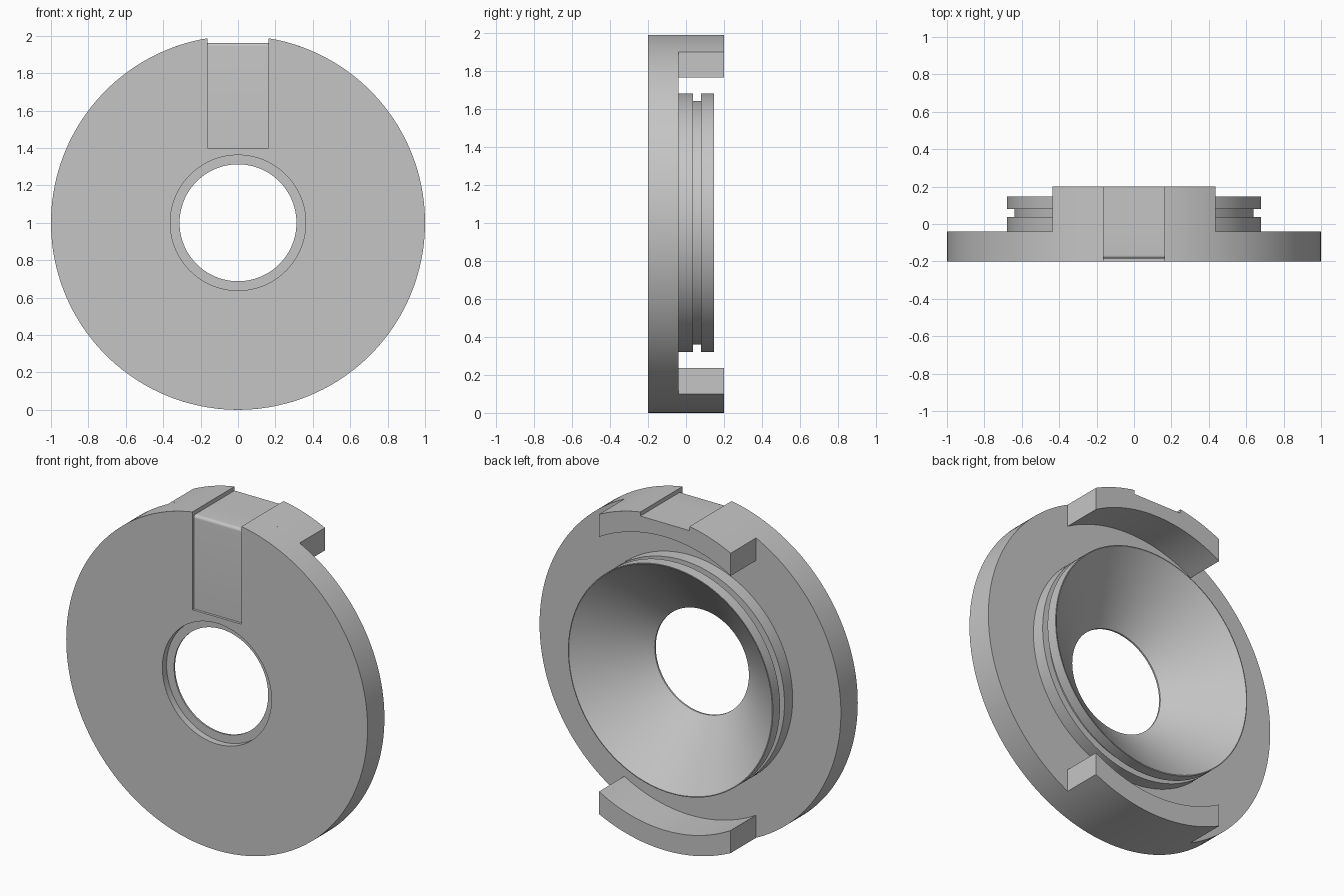
import bpy, bmesh
from math import sin, cos, asin, pi, radians

if "Cube" in bpy.data.objects:
    bpy.data.objects.remove(bpy.data.objects["Cube"], do_unlink=True)

CENTRE_Z = 1.0
SEGMENTS = 160

grey = bpy.data.materials.new("plain grey")
grey.use_nodes = True
colour = (0.56, 0.56, 0.56, 1)
grey.diffuse_color = colour
grey.node_tree.nodes["Principled BSDF"].inputs["Base Color"].default_value = colour


def finish(bm, name):
    bmesh.ops.recalc_face_normals(bm, faces=bm.faces)
    mesh = bpy.data.meshes.new(name)
    bm.to_mesh(mesh)
    bm.free()
    mesh.materials.append(grey)
    obj = bpy.data.objects.new(name, mesh)
    bpy.context.collection.objects.link(obj)
    return obj


def lathe(name, profile):
    """Spin a closed (radius, y) profile round the horizontal axis."""
    bm = bmesh.new()
    rings = []
    for i in range(SEGMENTS):
        a = 2 * pi * i / SEGMENTS
        rings.append([bm.verts.new((r * sin(a), y, CENTRE_Z + r * cos(a)))
                      for r, y in profile])
    n = len(profile)
    for i in range(SEGMENTS):
        a, b = rings[i], rings[(i + 1) % SEGMENTS]
        for j in range(n):
            k = (j + 1) % n
            bm.faces.new((a[j], a[k], b[k], b[j]))
    return finish(bm, name)


def prism(name, points, offset):
    """Extrude a closed outline of 3D points along an offset."""
    bm = bmesh.new()
    face = bm.faces.new([bm.verts.new(p) for p in points])
    new = bmesh.ops.extrude_face_region(bm, geom=[face], use_keep_orig=True)["geom"]
    bmesh.ops.translate(bm, vec=offset,
                        verts=[v for v in new if isinstance(v, bmesh.types.BMVert)])
    return finish(bm, name)


def rim_tab(name, side):
    """Curved tab on the rim with straight, parallel ends."""
    half, inner, outer, steps = 0.437, 0.88, 1.0, 24

    def arc(r):
        end = asin(half / r)
        angles = [end * (2 * i / steps - 1) for i in range(steps + 1)]
        return [(r * sin(a), -0.04, CENTRE_Z + side * r * cos(a)) for a in angles]

    return prism(name, arc(outer) + arc(inner)[::-1], (0, 0.24, 0))


# Flanged disc with grooved neck, conical bore and shallow front recess
body = lathe("flanged_disc", [
    (0.362, -0.2), (1.0, -0.2), (1.0, -0.04), (0.68, -0.04),
    (0.68, 0.038), (0.64, 0.038), (0.64, 0.08), (0.68, 0.08),
    (0.68, 0.147), (0.675, 0.147), (0.3125, -0.15), (0.3125, -0.16),
    (0.362, -0.16)])

top_tab = rim_tab("top_tab", 1)
bottom_tab = rim_tab("bottom_tab", -1)

# Keyway: shallow front pocket running over a flat on the rim, rounded corner
pocket_y, flat_z, r = -0.185, 1.962, 0.018
corner = [(pocket_y + r - r * cos(a), flat_z - r + r * sin(a))
          for a in (pi / 2 * i / 6 for i in range(7))]
outline = [(-0.4, 1.4), (pocket_y, 1.4)] + corner + [(0.4, flat_z), (0.4, 2.2), (-0.4, 2.2)]
cutter = prism("keyway_cutter", [(-0.163, y, z) for y, z in outline], (0.326, 0, 0))
cutter.hide_render = True

for part in (body, top_tab):
    mod = part.modifiers.new("keyway", 'BOOLEAN')
    mod.operation = 'DIFFERENCE'
    mod.solver = 'EXACT'
    mod.object = cutter
    bpy.context.view_layer.objects.active = part
    bpy.ops.object.modifier_apply(modifier=mod.name)
bpy.data.objects.remove(cutter, do_unlink=True)

# Smooth curved walls, crisp edges
bpy.ops.object.select_all(action='DESELECT')
for part in (body, top_tab, bottom_tab):
    part.select_set(True)
bpy.context.view_layer.objects.active = body
bpy.ops.object.shade_smooth_by_angle(angle=radians(25))
